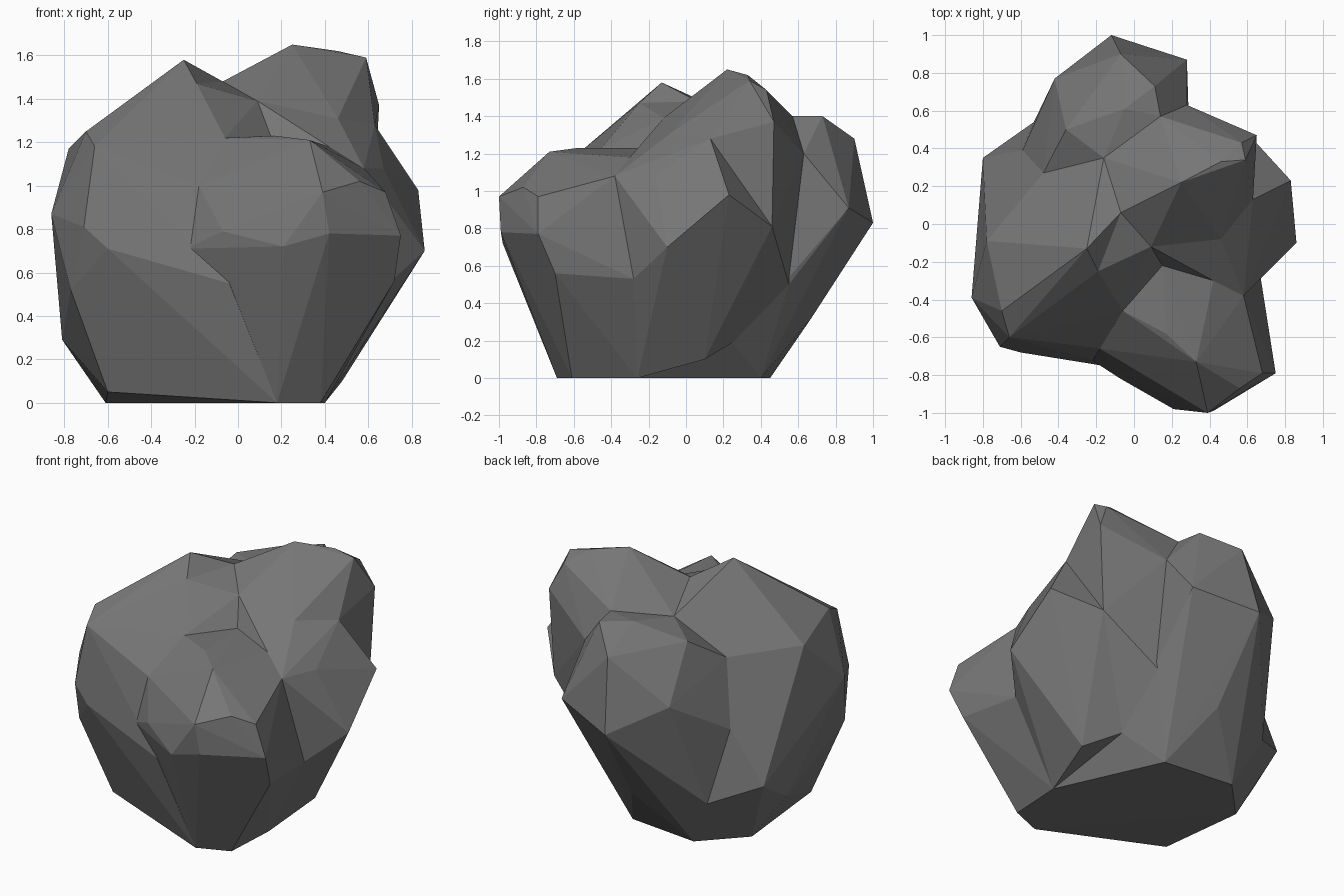
import bpy
import bmesh
import math
from mathutils import Vector

default_cube = bpy.data.objects.get("Cube")
if default_cube:
    bpy.data.objects.remove(default_cube, do_unlink=True)


def make_material(name, colour):
    material = bpy.data.materials.new(name)
    material.use_nodes = True
    material.diffuse_color = colour
    shader = material.node_tree.nodes["Principled BSDF"]
    shader.inputs["Base Color"].default_value = colour
    shader.inputs["Roughness"].default_value = 0.9
    return material


stone_grey = make_material("stone grey", (0.18, 0.18, 0.18, 1))

# The whole rock hangs from one parent
rock = bpy.data.objects.new("rock", None)
bpy.context.collection.objects.link(rock)


def faceted_lobe(name, corners):
    """Wrap a flat-faced convex chunk of stone around its corner points."""
    bm = bmesh.new()
    for corner in corners:
        bm.verts.new(Vector(corner))
    hull = bmesh.ops.convex_hull(bm, input=bm.verts[:])
    spare = set(hull["geom_interior"]) | set(hull["geom_unused"])
    spare_verts = [item for item in spare if isinstance(item, bmesh.types.BMVert)]
    bmesh.ops.delete(bm, geom=spare_verts, context="VERTS")
    bmesh.ops.dissolve_limit(
        bm, angle_limit=math.radians(1), verts=bm.verts[:], edges=bm.edges[:])
    bmesh.ops.recalc_face_normals(bm, faces=bm.faces[:])
    mesh = bpy.data.meshes.new(name)
    bm.to_mesh(mesh)
    bm.free()
    mesh.materials.append(stone_grey)
    lobe = bpy.data.objects.new(name, mesh)
    lobe.parent = rock
    bpy.context.collection.objects.link(lobe)


# Corners of the flat sole, shared by neighbouring lobes
sole_front = (.18, -.69, 0)
sole_front_side = (.38, -.61, 0)
sole_side = (.4, -.26, 0)
sole_notch = (.3, .25, .19)
sole_back = (-.37, .45, 0)
sole_back_side = (.1, .4, 0)
sole_back_corner = (-.61, .2, 0)
sole_front_corner = (-.6, -.42, .05)

# Creases where lobes meet
saddle = (-.07, .06, 1.48)
saddle_back = (-.16, .35, 1.36)
back_gully_top = (-.48, .27, 1.15)
back_gully_middle = (-.59, .39, .76)
back_gully_low = (-.53, .54, .32)
front_crease_top = (-.06, -.46, 1.22)
front_crease_middle = (-.18, -.66, 1)
front_crease_low = (-.24, -.71, .71)
front_crease_foot = (-.04, -.77, .55)
side_crease_top = (.58, -.38, 1.08)
side_crease_low = (.67, -.28, .53)
valley_inner = (.09, -.12, 1.39)
valley_floor = (.15, -.22, 1.23)
valley_ridge = (-.19, -.25, 1.47)
ledge_inner = (.46, -.08, 1.31)
ledge_outer = (.63, .13, 1.28)
ledge_knob = (.42, -.3, 1.18)
back_crease_top = (.14, .57, 1.4)
back_crease_middle = (.28, .63, 1.2)
back_crease_low = (.28, .55, .5)
heart = (0, 0, .6)

# Tall rear lobe, holding the highest peak
faceted_lobe("rear_peak", [
    saddle, saddle_back, valley_inner, ledge_inner, ledge_outer,
    back_gully_top, back_gully_low,
    back_crease_top, back_crease_middle, back_crease_low,
    sole_side, sole_notch, sole_back, sole_back_corner,
    (.25, .22, 1.65), (.46, .33, 1.62), (.59, .34, 1.59),
    (.57, .43, 1.54), (.65, .47, 1.37), (.62, .46, .81),
])

# Broad lobe with the second peak
faceted_lobe("broad_peak", [
    saddle, saddle_back, back_gully_top, back_gully_middle, back_gully_low,
    valley_ridge, front_crease_top, front_crease_middle, front_crease_low,
    front_crease_foot,
    sole_front, sole_front_corner, sole_back_corner, sole_back,
    (-.25, -.13, 1.58), (-.4, -.36, 1.37),
    (-.7, -.46, 1.25), (-.66, -.6, 1.18), (-.78, -.09, 1.17),
    (-.86, -.39, .87), (-.71, -.65, .81), (-.6, -.68, .71),
    (-.35, -.7, .55), (-.77, -.52, .52), (-.8, .35, .43), (-.81, .13, .29),
])

# Low lobe jutting forward
faceted_lobe("front_knob", [
    front_crease_top, front_crease_middle, front_crease_low, front_crease_foot,
    side_crease_top, side_crease_low, valley_floor, ledge_knob,
    sole_front, sole_front_side, sole_side,
    (.17, -.58, 1.23), (.33, -.73, 1.21),
    (.39, -1, .97), (.56, -.87, 1.02), (.68, -.79, .97),
    (.42, -.99, .78), (.75, -.79, .77), (.21, -.98, .72), (-.07, -.82, .79),
    (.72, -.7, .56), heart,
])

# Side bulge
faceted_lobe("side_bulge", [
    side_crease_top, side_crease_low, ledge_inner, ledge_outer,
    sole_side, sole_notch, heart,
    (.86, -.1, .7), (.83, .23, .98), (.67, -.16, 1.08),
    (.62, .46, .81), (.48, .1, .1),
])

# Back bulge
faceted_lobe("back_bulge", [
    saddle_back, back_crease_top, back_crease_middle, back_crease_low,
    back_gully_top, back_gully_middle, back_gully_low,
    sole_back, sole_back_side, sole_notch, heart,
    (-.12, 1, .83), (.28, .87, .91), (-.07, .9, 1.28), (.11, .73, 1.4),
    (-.05, .61, 1.4), (-.36, .5, 1.31), (-.42, .77, 1), (-.08, .67, .32),
])

# Rubble filling the valleys between the lobes
faceted_lobe("valley_head", [
    saddle, valley_inner, valley_floor, valley_ridge, front_crease_top, heart,
])
faceted_lobe("valley_side", [
    valley_inner, valley_floor, ledge_inner, ledge_knob, side_crease_top, heart,
])

# Flat sole the rock stands on
faceted_lobe("sole", [
    sole_front, sole_front_side, sole_side, sole_notch, sole_back_side,
    sole_back, sole_back_corner, sole_front_corner, heart,
])
